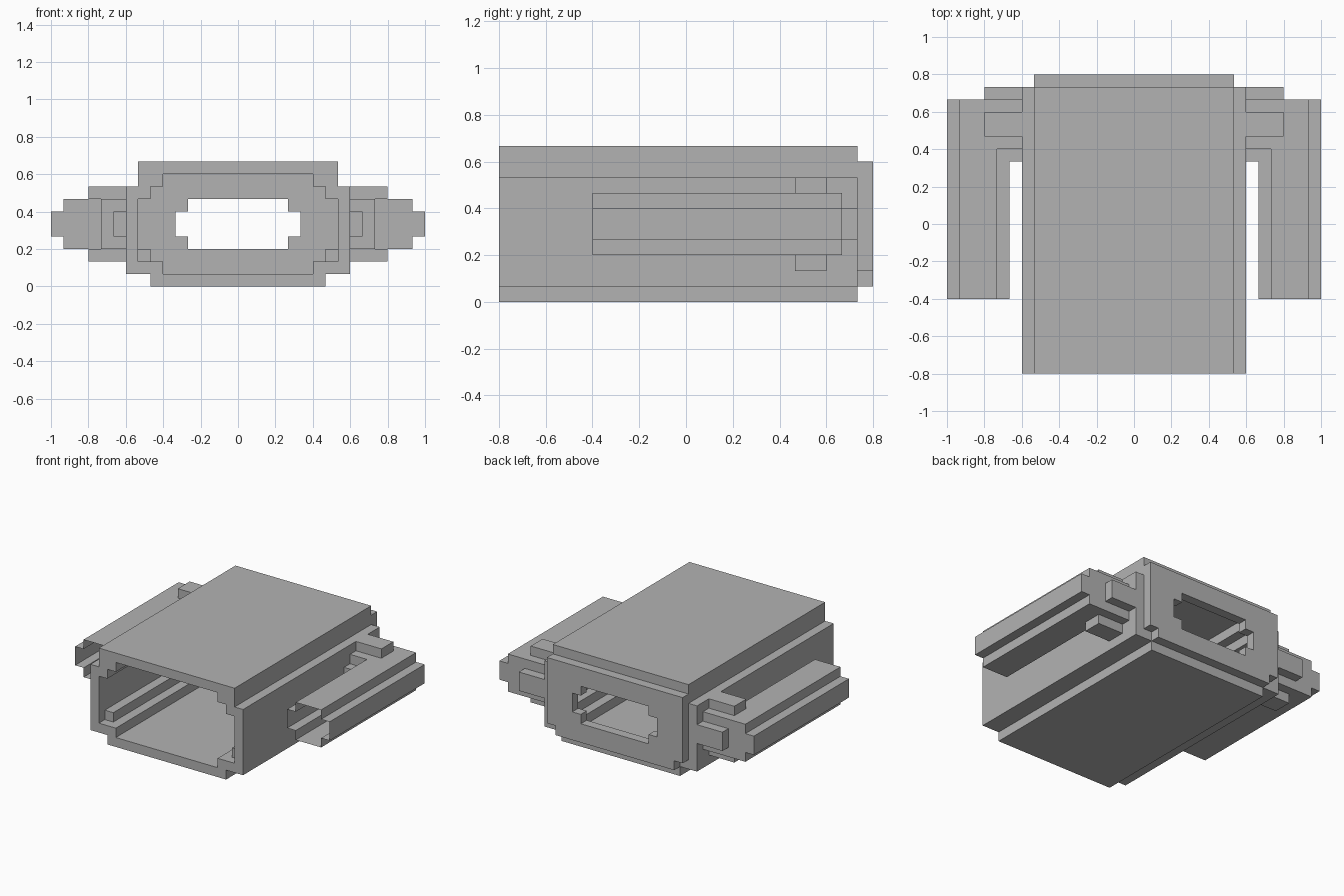
import bpy
import bmesh

cube = bpy.data.objects.get("Cube")
if cube:
    bpy.data.objects.remove(cube, do_unlink=True)

U = 1 / 15  # size of one grid step

grey = bpy.data.materials.new("plain grey")
grey.use_nodes = True
COLOUR = (0.45, 0.45, 0.45, 1)
grey.diffuse_color = COLOUR
grey.node_tree.nodes["Principled BSDF"].inputs["Base Color"].default_value = COLOUR


def prism(name, profile, y0, y1, open_front=False):
    """Extrude an x-z profile along y and mirror it across x = 0."""
    bm = bmesh.new()
    front = [bm.verts.new((x * U, y0 * U, z * U)) for x, z in profile]
    back = [bm.verts.new((x * U, y1 * U, z * U)) for x, z in profile]
    if not open_front:
        bm.faces.new(front)
    bm.faces.new(back[::-1])
    n = len(profile)
    for i in range(n):
        j = (i + 1) % n
        if profile[i][0] == 0 and profile[j][0] == 0:
            continue  # no wall on the mirror seam
        bm.faces.new((front[i], back[i], back[j], front[j]))
    bmesh.ops.recalc_face_normals(bm, faces=bm.faces)
    if open_front:
        # keep the open sheet facing outward
        end = max(bm.faces, key=lambda f: f.calc_center_median().y)
        if end.normal.y < 0:
            bmesh.ops.reverse_faces(bm, faces=bm.faces)
    mesh = bpy.data.meshes.new(name)
    bm.to_mesh(mesh)
    bm.free()
    mesh.materials.append(grey)
    obj = bpy.data.objects.new(name, mesh)
    bpy.context.collection.objects.link(obj)
    mirror = obj.modifiers.new("mirror", "MIRROR")
    mirror.use_clip = True
    mirror.merge_threshold = 0.0001
    return obj


def block(name, x0, x1, y0, y1, z0, z1):
    return prism(name, [(x0, z0), (x1, z0), (x1, z1), (x0, z1)], y0, y1)


# Hollow body sleeve: outer outline up, cavity outline back down
outer = [(0, 0), (7, 0), (7, 1), (9, 1), (9, 8), (8, 8), (8, 10), (0, 10)]
cavity = [(0, 9), (6, 9), (6, 8), (7, 8), (7, 7), (8, 7),
          (8, 2), (6, 2), (6, 1), (0, 1)]
prism("body_sleeve", outer + cavity, -12, 11)
block("inner_rails", 7, 8, -11, 11, 2, 3)

# Back plate with a stepped window
plate = [(0, 1), (7, 1), (7, 2), (8, 2), (8, 9), (0, 9)]
window = [(0, 7), (4, 7), (4, 6), (5, 6), (5, 4), (4, 4), (4, 3), (0, 3)]
prism("back_plate", plate + window, 11, 12)

# Side arms with a cross-shaped section, open at the front
arm = [(11, 3), (14, 3), (14, 4), (15, 4), (15, 6), (14, 6),
       (14, 7), (11, 7), (11, 6), (10, 6), (10, 4), (11, 4)]
prism("side_arms", arm, -6, 10, open_front=True)

# Brackets joining the arms to the body
block("arm_brackets", 9, 11, 6, 10, 3, 7)
block("bracket_front_steps", 9, 10, 5, 6, 4, 6)
block("bracket_back_tabs", 9, 12, 10, 11, 4, 6)
block("bracket_upper_tabs", 9, 12, 7, 9, 7, 8)
block("bracket_lower_tabs", 9, 12, 7, 9, 2, 3)
